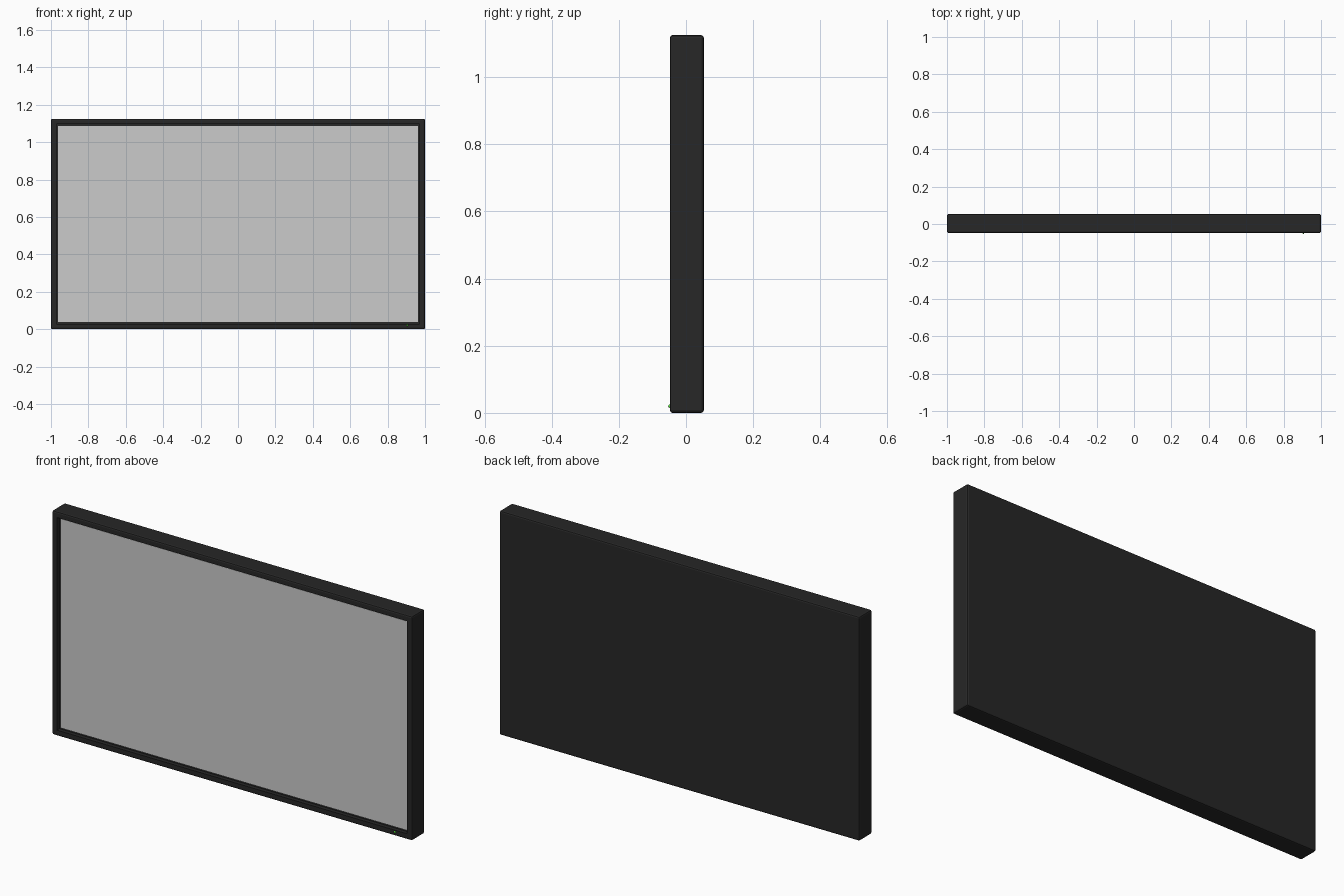
import bpy, bmesh
from mathutils import Vector

if "Cube" in bpy.data.objects:
    bpy.data.objects.remove(bpy.data.objects["Cube"])

W, H = 2.0, 1.125            # outer size
FRONT, BACK = -0.048, 0.053  # housing depth range
BORDER, RECESS = 0.0375, 0.02


def paint(obj, name, color):
    mat = bpy.data.materials.new(name)
    mat.diffuse_color = color
    mat.use_nodes = True
    mat.node_tree.nodes["Principled BSDF"].inputs["Base Color"].default_value = mat.diffuse_color
    obj.data.materials.append(mat)


def box_bmesh(size, centre):
    bm = bmesh.new()
    bmesh.ops.create_cube(bm, size=1)
    bmesh.ops.scale(bm, vec=size, verts=bm.verts)
    bmesh.ops.translate(bm, vec=centre, verts=bm.verts)
    return bm


def finish(bm, name):
    bmesh.ops.recalc_face_normals(bm, faces=bm.faces)
    mesh = bpy.data.meshes.new(name)
    bm.to_mesh(mesh)
    bm.free()
    obj = bpy.data.objects.new(name, mesh)
    bpy.context.collection.objects.link(obj)
    return obj


# Housing: softened box with a recessed front opening
bm = box_bmesh((W, BACK - FRONT, H), (0, (FRONT + BACK) / 2, H / 2))
bmesh.ops.bevel(bm, geom=bm.edges[:], offset=0.008, segments=2,
                profile=0.5, affect='EDGES')
bm.normal_update()
front = max((f for f in bm.faces if f.normal.y < -0.99), key=lambda f: f.calc_area())
bmesh.ops.inset_region(bm, faces=[front], thickness=BORDER - 0.008)
floor = bmesh.ops.extrude_discrete_faces(bm, faces=[front])["faces"]
bmesh.ops.translate(bm, vec=Vector((0, RECESS, 0)), verts=floor[0].verts[:])
housing = finish(bm, "housing")
paint(housing, "dark_plastic", (0.02, 0.02, 0.02, 1))

# Screen panel lying in the recess
depth = 0.006
bm = box_bmesh((W - 2 * BORDER, depth, H - 2 * BORDER),
               (0, FRONT + RECESS - depth / 2, H / 2))
finish(bm, "screen")

# Power light on the lower right of the frame
bpy.ops.mesh.primitive_uv_sphere_add(segments=16, ring_count=8, radius=0.005,
                                     location=(0.905, FRONT, 0.02))
light = bpy.context.object
light.name = "power_light"
paint(light, "green_light", (0.1, 0.8, 0.05, 1))
bpy.ops.object.shade_smooth()
